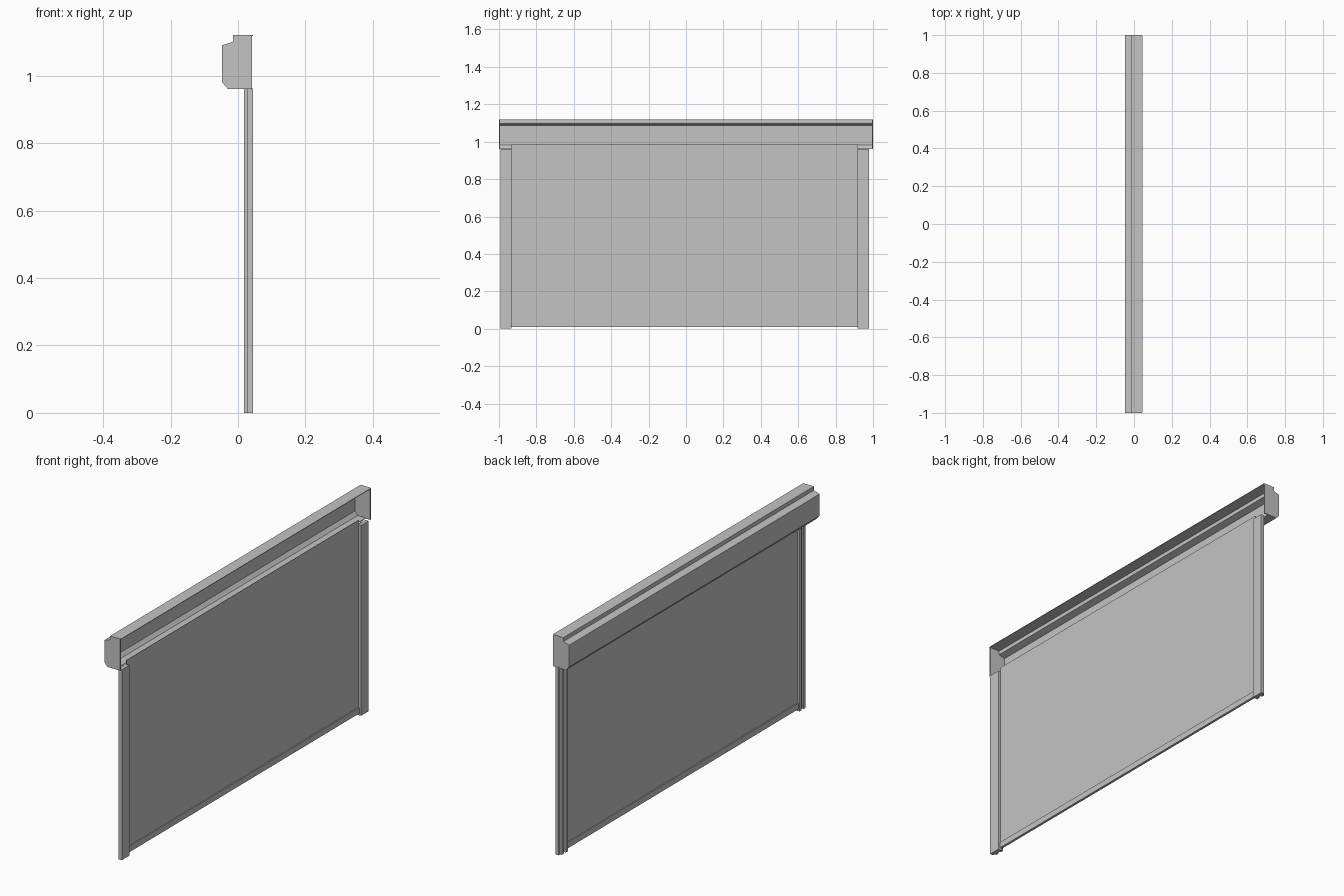
import bpy
import bmesh

cube = bpy.data.objects.get("Cube")
if cube:
    bpy.data.objects.remove(cube)

grey = bpy.data.materials.new("plain_grey")
grey.use_nodes = True
grey.diffuse_color = (0.55, 0.55, 0.55, 1)
grey.node_tree.nodes["Principled BSDF"].inputs["Base Color"].default_value = grey.diffuse_color

CENTRE = -0.007     # the screen sits slightly off the housing's middle
SCREEN_X = 0.029


def finish(name, bm):
    mesh = bpy.data.meshes.new(name)
    bm.to_mesh(mesh)
    bm.free()
    mesh.materials.append(grey)
    obj = bpy.data.objects.new(name, mesh)
    bpy.context.collection.objects.link(obj)
    return obj


def prism(name, points, offset):
    """Extrude a closed outline along an offset vector."""
    bm = bmesh.new()
    face = bm.faces.new([bm.verts.new(p) for p in points])
    new = bmesh.ops.extrude_face_region(bm, geom=[face])["geom"]
    verts = [v for v in new if isinstance(v, bmesh.types.BMVert)]
    bmesh.ops.translate(bm, verts=verts, vec=offset)
    bmesh.ops.recalc_face_normals(bm, faces=bm.faces)
    return finish(name, bm)


def box(name, x, y, z):
    outline = [(x[0], y[0], z[0]), (x[1], y[0], z[0]), (x[1], y[0], z[1]), (x[0], y[0], z[1])]
    return prism(name, outline, (0, y[1] - y[0], 0))


# Housing: a folded sheet, open on the +x side
fold = [(0.045, 1.12), (-0.015, 1.12), (-0.015, 1.1), (-0.047, 1.09),
        (-0.047, 0.98), (-0.03, 0.96), (0.018, 0.96)]
bm = bmesh.new()
rows = [[bm.verts.new((x, y, z)) for y in (-0.995, 0.995)] for x, z in fold]
for a, b in zip(rows, rows[1:]):
    bm.faces.new((a[0], a[1], b[1], b[0]))
housing = finish("housing_sheet", bm)
solid = housing.modifiers.new("thickness", "SOLIDIFY")
solid.thickness = 0.003
solid.offset = -1
solid.use_even_offset = True

# Housing end plates
plate = [(0.042, 1.12)] + fold[1:-1] + [(0.042, 0.96)]
for side, name in ((1, "left"), (-1, "right")):
    prism("end_plate_" + ("back" if side > 0 else "front"),
          [(x, side, z) for x, z in plate], (0, -side * 0.005, 0))

# Side guides: flat channel with two ribs on the -x side
guide = [(0.045, 0), (0.027, 0), (0.027, 0.012), (0.018, 0.012), (0.018, 0.028),
         (0.027, 0.028), (0.027, 0.044), (0.018, 0.044), (0.018, 0.06), (0.045, 0.06)]
for side, name in ((1, "back"), (-1, "front")):
    prism("side_guide_" + name,
          [(x, CENTRE + side * (0.985 - w), 0) for x, w in guide], (0, 0, 0.962))

# Screen cloth and its bottom bar
half = 0.927
span = (CENTRE - half, CENTRE + half)
box("screen_cloth", (SCREEN_X, SCREEN_X + 0.002), span, (0.03, 0.985))
box("bottom_bar", (0.024, 0.036), span, (0.01, 0.04))
